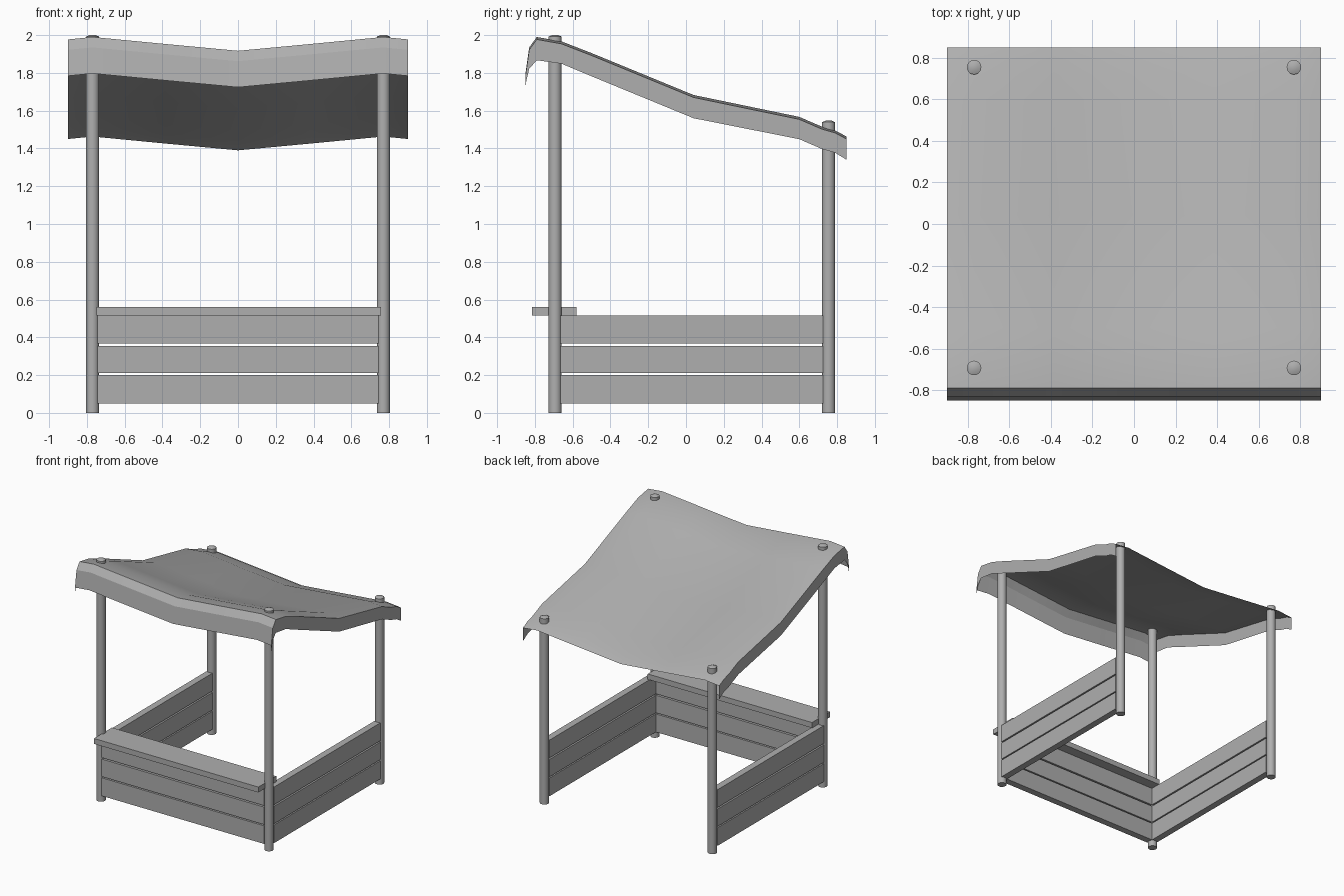
import bpy, bmesh

if "Cube" in bpy.data.objects:
    bpy.data.objects.remove(bpy.data.objects["Cube"])

grey = bpy.data.materials.new("mid_grey")
grey.diffuse_color = (0.43, 0.43, 0.43, 1)
grey.use_nodes = True
grey.node_tree.nodes["Principled BSDF"].inputs["Base Color"].default_value = grey.diffuse_color


def finish(name, bm, smooth=None):
    bmesh.ops.recalc_face_normals(bm, faces=bm.faces)
    me = bpy.data.meshes.new(name)
    bm.to_mesh(me)
    bm.free()
    me.materials.append(grey)
    ob = bpy.data.objects.new(name, me)
    bpy.context.collection.objects.link(ob)
    if smooth:
        bpy.context.view_layer.objects.active = ob
        ob.select_set(True)
        bpy.ops.object.shade_smooth_by_angle(angle=smooth)
        ob.select_set(False)
    return ob


def box(name, x0, x1, y0, y1, z0, z1):
    bm = bmesh.new()
    bmesh.ops.create_cube(bm, size=1)
    for v in bm.verts:
        v.co = (x1 if v.co.x > 0 else x0, y1 if v.co.y > 0 else y0, z1 if v.co.z > 0 else z0)
    return finish(name, bm)


def post(name, x, y, h, r=0.035, n=20):
    bm = bmesh.new()
    bmesh.ops.create_cone(bm, cap_ends=True, segments=n, radius1=r, radius2=r, depth=h - 0.008)
    bmesh.ops.translate(bm, verts=bm.verts, vec=(x, y, (h - 0.008) / 2))
    # Slightly domed top
    top = max(bm.faces, key=lambda f: f.calc_center_median().z)
    bmesh.ops.inset_region(bm, faces=[top], thickness=r * 0.55, depth=0.008)
    finish(name, bm, 0.6)


# Four posts, taller at the front
for side, s in (("left", -1), ("right", 1)):
    post(f"front_post_{side}", s * 0.77, -0.693, 2.0)
    post(f"back_post_{side}", s * 0.77, 0.755, 1.547)

# Low walls of three boards on the front and both sides
for i, (z0, z1) in enumerate(((0.05, 0.2), (0.21, 0.355), (0.367, 0.515))):
    box(f"front_board_{i}", -0.745, 0.745, -0.722, -0.665, z0, z1)
    for side, s in (("left", -1), ("right", 1)):
        a, b = sorted((s * 0.742, s * 0.798))
        box(f"side_board_{side}_{i}", a, b, -0.665, 0.725, z0, z1)

# Counter shelf
box("counter_shelf", -0.75, 0.757, -0.815, -0.58, 0.515, 0.56)

# Sagging cloth canopy: front-to-back profile of (y, z, side skirt drop)
profile = [(-0.85, 1.797, 0.045), (-0.83, 1.935, 0.1), (-0.79, 1.99, 0.11),
           (-0.66, 1.967, 0.105), (-0.5, 1.905, 0.11), (0.04, 1.683, 0.11),
           (0.6, 1.567, 0.105), (0.72, 1.515, 0.105), (0.79, 1.495, 0.105), (0.85, 1.463, 0.11)]
# Height change across the width
columns = [(-0.9, -0.013), (-0.77, 0), (-0.385, -0.037), (0, -0.073),
           (0.385, -0.037), (0.77, 0), (0.9, -0.013)]
bm = bmesh.new()
rows = []
for y, z, drop in profile:
    pts = [(x, y, z + dz) for x, dz in columns]
    pts = [(-0.9, y, z - 0.013 - drop)] + pts + [(0.9, y, z - 0.013 - drop)]
    rows.append([bm.verts.new(p) for p in pts])
for r0, r1 in zip(rows, rows[1:]):
    for k in range(len(r0) - 1):
        bm.faces.new((r0[k], r0[k + 1], r1[k + 1], r1[k]))
canopy = finish("canopy", bm, 0.4)
if sum(p.normal.z for p in canopy.data.polygons) < 0:
    canopy.data.flip_normals()
